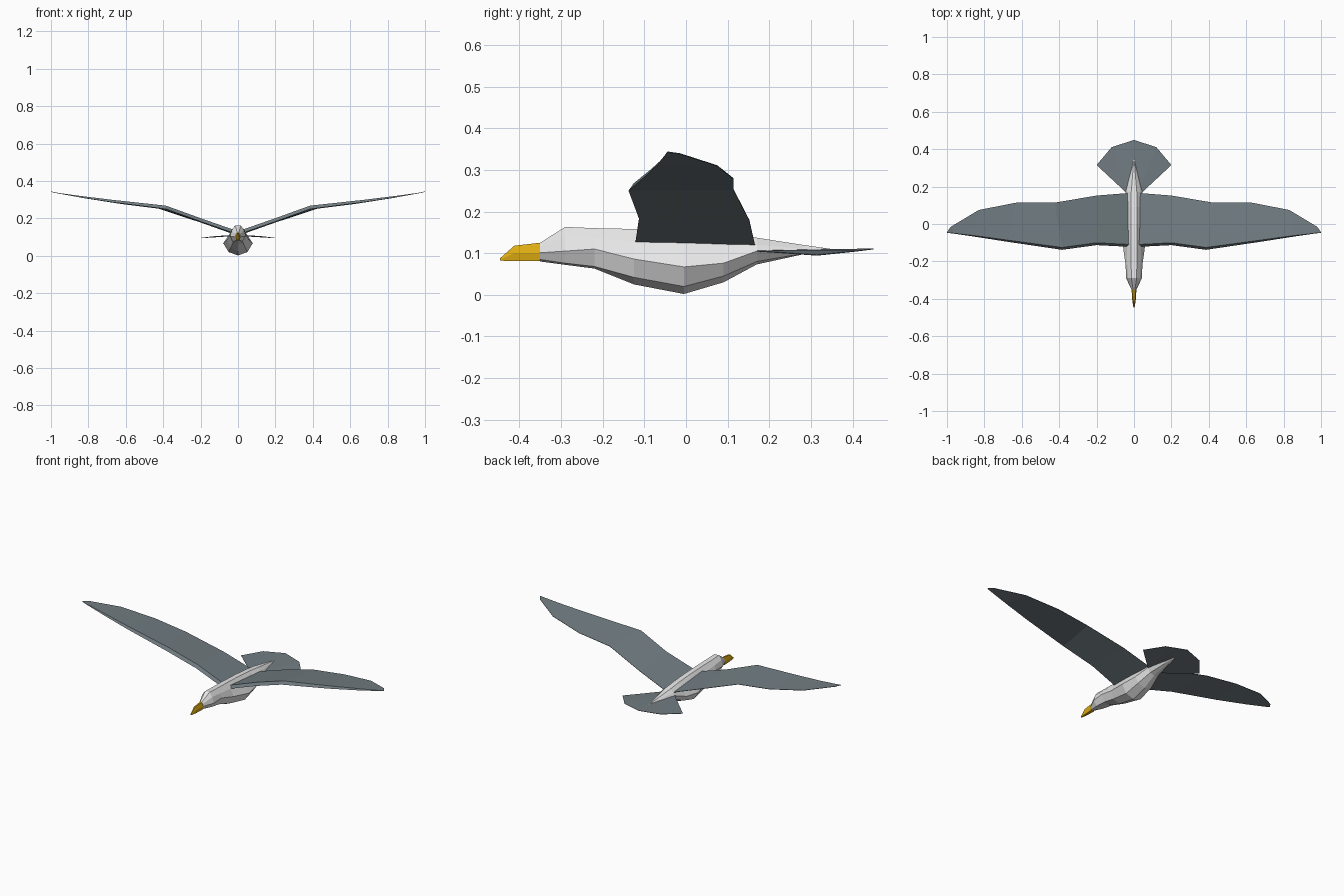
import bpy, bmesh


def material(name, rgb):
    m = bpy.data.materials.new(name)
    m.diffuse_color = (*rgb, 1)
    return m


WHITE = material("pale_grey", (0.8, 0.8, 0.8))
SLATE = material("slate_grey", (0.168, 0.205, 0.223))
YELLOW = material("beak_yellow", (0.74, 0.42, 0.006))


def loft(name, rings, mat):
    """Skin a row of closed rings with equal point counts and cap the ends."""
    bm = bmesh.new()
    rows = [[bm.verts.new(p) for p in ring] for ring in rings]
    n = len(rows[0])
    for a, b in zip(rows, rows[1:]):
        for i in range(n):
            j = (i + 1) % n
            bm.faces.new((a[i], a[j], b[j], b[i]))
    bm.faces.new(rows[0])
    bm.faces.new(rows[-1])
    bmesh.ops.remove_doubles(bm, verts=bm.verts, dist=0.0004)
    bmesh.ops.recalc_face_normals(bm, faces=bm.faces)
    mesh = bpy.data.meshes.new(name)
    bm.to_mesh(mesh)
    bm.free()
    mesh.materials.append(mat)
    obj = bpy.data.objects.new(name, mesh)
    bpy.context.collection.objects.link(obj)
    return obj


def mirrored(y, half):
    """Closed ring at depth y from (x, z) points running bottom to top."""
    right = [(x, y, z) for x, z in half]
    return right + [(-x, y, z) for x, z in reversed(half) if x > 0]


# Body: keel, lower side, widest line, shoulder, flat back
body = [
    (-0.350, [(0, .080), (.008, .085), (.014, .101), (.012, .115), (.005, .125)]),
    (-0.290, [(0, .072), (.022, .076), (.042, .105), (.032, .140), (.014, .163)]),
    (-0.220, [(0, .063), (.028, .068), (.045, .110), (.036, .135), (.015, .160)]),
    (-0.125, [(0, .025), (.040, .042), (.058, .086), (.038, .128), (.015, .158)]),
    (-0.005, [(0, .002), (.050, .020), (.079, .067), (.040, .124), (.015, .153)]),
    (0.090, [(0, .030), (.045, .045), (.066, .076), (.040, .118), (.015, .146)]),
    (0.170, [(0, .073), (.028, .080), (.045, .105), (.036, .120), (.015, .137)]),
    (0.280, [(0, .097), (.011, .099), (.020, .105), (.014, .111), (.006, .120)]),
    (0.350, [(0, .106), (.001, .107), (.002, .108), (.001, .109), (.001, .110)]),
]
loft("body", [mirrored(y, half) for y, half in body], WHITE)

# Beak: flat underneath, hooked down towards the tip
beak = [
    (-0.350, [(.010, .081), (.013, .101), (.005, .125)]),
    (-0.412, [(.007, .081), (.009, .100), (.004, .118)]),
    (-0.446, [(.002, .082), (.003, .085), (.002, .088)]),
]
loft("beak", [mirrored(y, half) for y, half in beak], YELLOW)

# Wings: leading edge (x, y, z), trailing edge (x, y, z), edge thickness
wing = [
    ((.025, -.122, .122), (.025, .166, .116), .018),
    ((.200, -.113, .183), (.200, .152, .178), .018),
    ((.385, -.138, .250), (.425, .114, .252), .018),
    ((.670, -.096, .286), (.630, .114, .278), .013),
    ((.850, -.068, .313), (.830, .075, .309), .008),
    ((.960, -.052, .333), (.980, -.015, .338), .003),
    ((.999, -.047, .341), (1.000, -.044, .342), .001),
]
for side, name in ((1, "right_wing"), (-1, "left_wing")):
    rings = []
    for (lx, ly, lz), (tx, ty, tz), t in wing:
        rings.append([(side * lx, ly, lz),
                      (side * tx, ty, tz),
                      (side * tx, ty, tz + .002),
                      (side * lx, ly + t * .7, lz + t)])
    loft(name, rings, SLATE)

# Tail fan: thin plate drooping slightly at its corners
fan = [(.200, .315, .094), (.120, .410, .104), (0, .450, .109),
       (-.120, .410, .104), (-.200, .315, .094)]
root = [(.042, .168, .104), (.022, .168, .105), (0, .168, .106),
        (-.022, .168, .105), (-.042, .168, .104)]
loft("tail_fan", [[f, r, (r[0], r[1], r[2] + .002), (f[0], f[1], f[2] + .002)]
                  for f, r in zip(fan, root)], SLATE)
